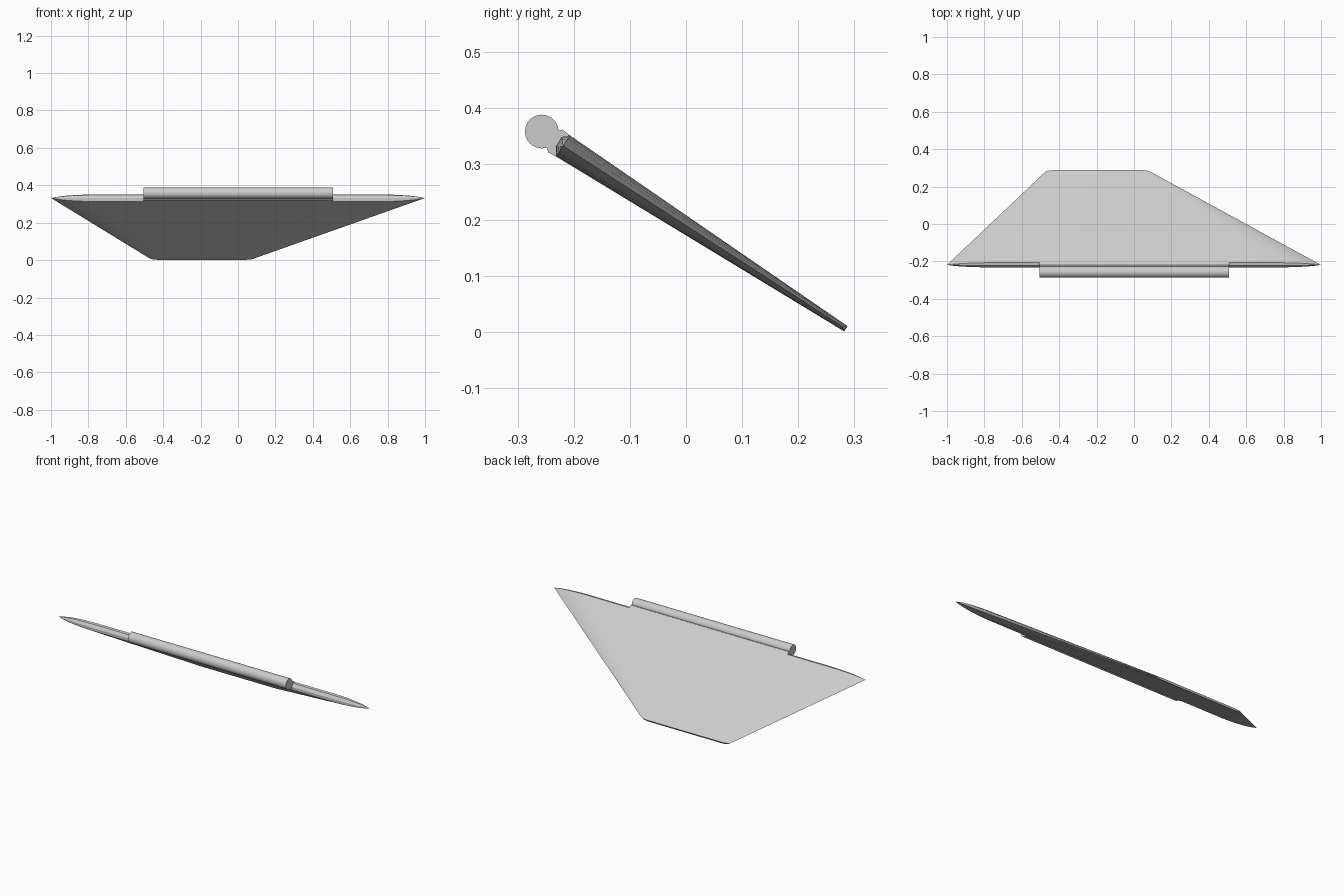
import bpy, bmesh, math
from mathutils import Vector

cube = bpy.data.objects.get("Cube")
if cube:
    bpy.data.objects.remove(cube, do_unlink=True)

grey = bpy.data.materials.new("light grey")
grey.use_nodes = True
colour = (0.6, 0.6, 0.6, 1)
grey.diffuse_color = colour
grey.node_tree.nodes["Principled BSDF"].inputs["Base Color"].default_value = colour

# Tilted frame: chord runs from the hinge down to the trailing edge
ORIGIN = Vector((0, -0.219, 0.332))
CHORD = Vector((0, 0.84, -0.543)).normalized()
NORMAL = Vector((0, -CHORD.z, CHORD.y))


def place(x, u, n):
    return ORIGIN + Vector((x, 0, 0)) + CHORD * u + NORMAL * n


def loft(name, sections, angle=30):
    """Skin a row of equal-length closed sections and cap both ends."""
    bm = bmesh.new()
    rings = [[bm.verts.new(place(*p)) for p in sec] for sec in sections]
    for a, b in zip(rings, rings[1:]):
        for i in range(len(a)):
            j = (i + 1) % len(a)
            bm.faces.new((a[i], a[j], b[j], b[i]))
    bm.faces.new(rings[0])
    bm.faces.new(rings[-1])
    bmesh.ops.remove_doubles(bm, verts=bm.verts, dist=0.0002)
    bmesh.ops.recalc_face_normals(bm, faces=bm.faces)
    mesh = bpy.data.meshes.new(name)
    bm.to_mesh(mesh)
    bm.free()
    mesh.materials.append(grey)
    obj = bpy.data.objects.new(name, mesh)
    bpy.context.collection.objects.link(obj)
    bpy.ops.object.select_all(action='DESELECT')
    obj.select_set(True)
    bpy.context.view_layer.objects.active = obj
    bpy.ops.object.shade_smooth_by_angle(angle=math.radians(angle))
    return obj


# Blade: skewed trapezoid, thinning to sharp edges at both sides
def blade_section(lead_x, trail_x, t):
    end = 0.6 - 0.008 * (1 - t)
    return [(lead_x, 0, 0.0225 * t), (trail_x, end, 0.0055 * t),
            (trail_x, end, -0.0055 * t), (lead_x, 0, -0.0225 * t),
            (lead_x, -0.0105 * t, -0.008 * t), (lead_x, -0.011 * t, 0.012 * t)]


def side_sections(tip_x, tip_trail, full_trail):
    result = []
    for f, t in ((0, 0), (0.2, 0.42), (0.42, 0.7), (0.7, 0.9), (1, 1)):
        result.append(blade_section(tip_x * (1 - 0.22 * f),
                                    tip_trail + (full_trail - tip_trail) * f, t))
    return result


loft("blade", side_sections(-1, -0.475, -0.43)
     + side_sections(1, 0.09, 0.045)[::-1])

# Neck joining the blade to the hinge barrel
LEFT, RIGHT = 0.508, -0.506
half = [(0.005, 0.0222), (-0.017, 0.0238), (-0.021, 0.019), (-0.032, 0.018)]
neck = half + [(u, -n) for u, n in reversed(half)]
loft("hinge_neck", [[(x, u, n) for u, n in neck] for x in (RIGHT, LEFT)])

# Round hinge barrel
SIDES = 32
ring = [(-0.046 + 0.03 * math.cos(2 * math.pi * i / SIDES),
         0.001 + 0.03 * math.sin(2 * math.pi * i / SIDES)) for i in range(SIDES)]
loft("hinge_barrel", [[(x, u, n) for u, n in ring] for x in (RIGHT, LEFT)])
